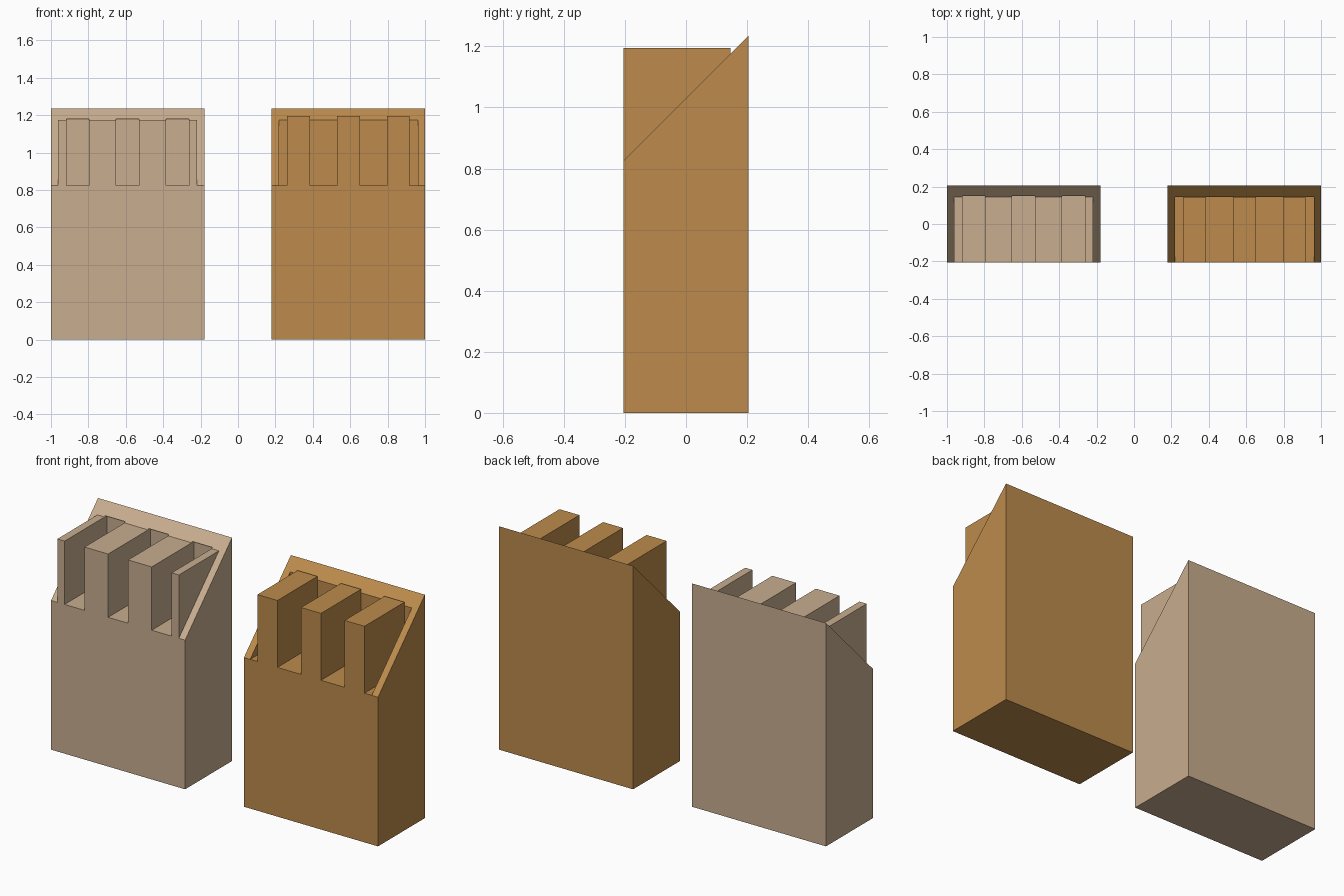
import bpy
import bmesh

cube = bpy.data.objects.get("Cube")
if cube:
    bpy.data.objects.remove(cube, do_unlink=True)

# Shared joint dimensions
CENTRE, HALF_W, HALF_D = 0.59, 0.41, 0.205
RIM, PITCH, TENON_HALF = 0.038, 0.2665, 0.061
FLOOR, PEAK = 0.825, 1.235
FRONT = -HALF_D


def material(name, colour):
    mat = bpy.data.materials.new(name)
    mat.use_nodes = True
    mat.diffuse_color = colour
    mat.node_tree.nodes["Principled BSDF"].inputs["Base Color"].default_value = colour
    return mat


def prism(name, x0, x1, profile):
    """Extrude a y-z profile from x0 to x1."""
    bm = bmesh.new()
    face = bm.faces.new([bm.verts.new((x0, y, z)) for y, z in profile])
    ext = bmesh.ops.extrude_face_region(bm, geom=[face])
    verts = [g for g in ext["geom"] if isinstance(g, bmesh.types.BMVert)]
    bmesh.ops.translate(bm, verts=verts, vec=(x1 - x0, 0, 0))
    bmesh.ops.recalc_face_normals(bm, faces=bm.faces)
    mesh = bpy.data.meshes.new(name)
    bm.to_mesh(mesh)
    bm.free()
    obj = bpy.data.objects.new(name, mesh)
    bpy.context.collection.objects.link(obj)
    return obj


def box(name, x0, x1, y0, y1, z0, z1):
    return prism(name, x0, x1, [(y0, z0), (y1, z0), (y1, z1), (y0, z1)])


def combine(target, tool, operation):
    mod = target.modifiers.new("joint", "BOOLEAN")
    mod.object, mod.operation, mod.solver = tool, operation, "EXACT"
    bpy.context.view_layer.objects.active = target
    bpy.ops.object.modifier_apply(modifier=mod.name)
    bpy.data.objects.remove(tool, do_unlink=True)


def mitred_board(name, centre, mat):
    obj = prism(name, centre - HALF_W, centre + HALF_W,
                [(FRONT, 0), (HALF_D, 0), (HALF_D, PEAK), (FRONT, FLOOR)])
    obj.data.materials.append(mat)
    return obj


def add_block(board, x0, x1, back, top):
    combine(board, box("block", x0, x1, FRONT, back, FLOOR - 0.2, top), "UNION")


def cut_slot(board, x0, x1, back, top):
    combine(board, box("slot_cutter", x0, x1, FRONT - 0.1, back, FLOOR, top), "DIFFERENCE")


def tenon_spans(centre):
    return [(centre + i * PITCH - TENON_HALF, centre + i * PITCH + TENON_HALF)
            for i in (-1, 0, 1)]


# Pin board: three tall tenons standing in an open pocket
pin_board = mitred_board("pin_board", CENTRE, material("warm_brown_wood", (0.508, 0.258, 0.072, 1)))
spans = tenon_spans(CENTRE)
add_block(pin_board, spans[0][0], spans[-1][1], 0.145, 1.195)
edges = [CENTRE - HALF_W + RIM] + [x for s in spans for x in s] + [CENTRE + HALF_W - RIM]
for x0, x1 in zip(edges[::2], edges[1::2]):
    cut_slot(pin_board, x0, x1, 0.145, PEAK + 0.1)

# Socket board: matching fingers with sockets undercut into the back shoulder
socket_board = mitred_board("socket_board", -CENTRE, material("pale_tan_wood", (0.578, 0.418, 0.275, 1)))
add_block(socket_board, -CENTRE - HALF_W + RIM, -CENTRE + HALF_W - RIM, 0.1445, 1.175)
for x0, x1 in tenon_spans(-CENTRE):
    cut_slot(socket_board, x0, x1, 0.165, 1.18)
